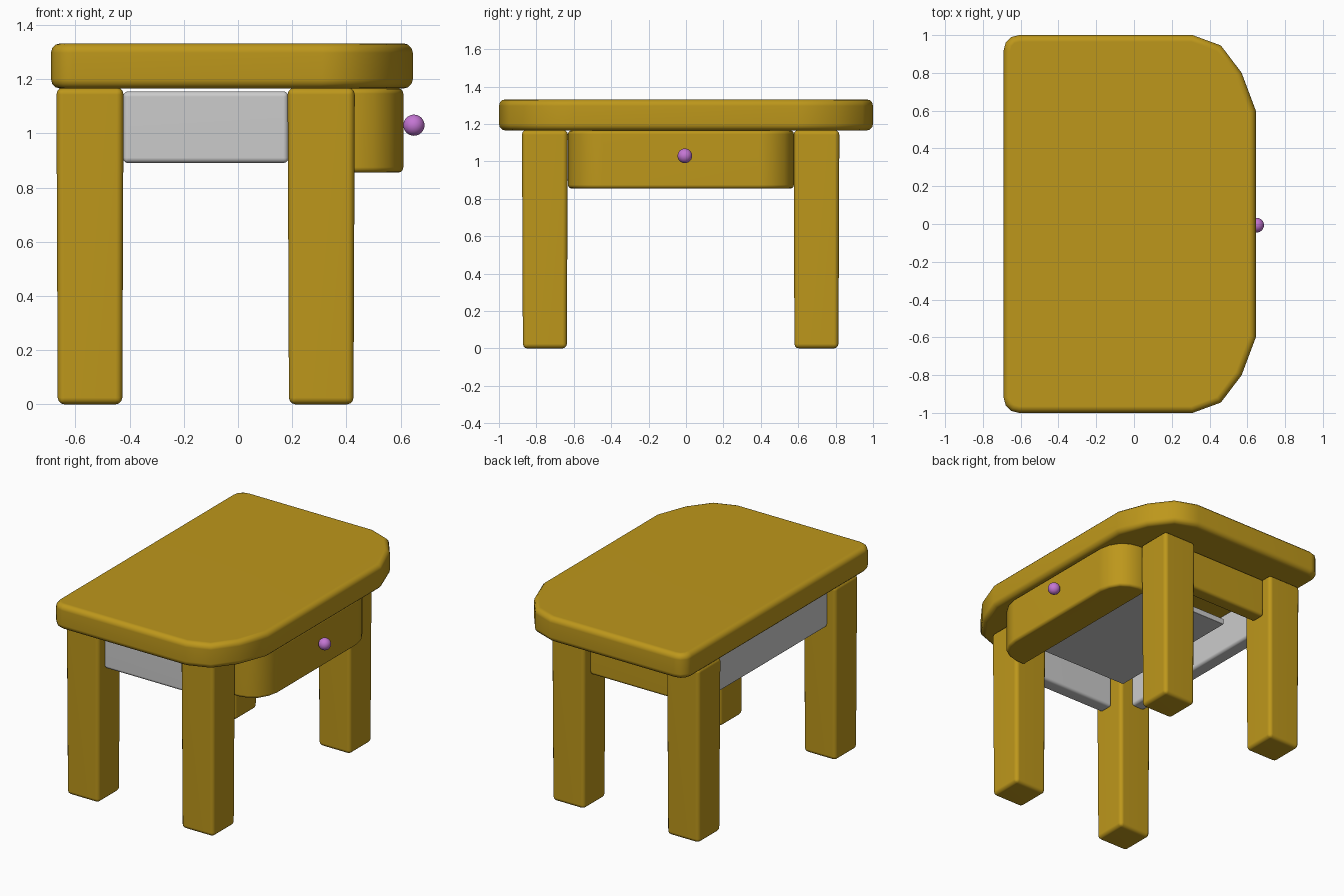
import bpy, bmesh, math

if "Cube" in bpy.data.objects:
    bpy.data.objects.remove(bpy.data.objects["Cube"])


def material(name, colour):
    m = bpy.data.materials.new(name)
    m.diffuse_color = (*colour, 1)
    m.use_nodes = True
    m.node_tree.nodes["Principled BSDF"].inputs["Base Color"].default_value = m.diffuse_color
    return m


WOOD = material("wood", (0.51, 0.31, 0.011))
PURPLE = material("purple", (0.55, 0.18, 0.65))


def prism(name, outline, z0, z1, bevel, mat=None, taper=1.0):
    """Extrude an outline upwards, round its sharp edges, shade it smooth."""
    cx = sum(p[0] for p in outline) / len(outline)
    cy = sum(p[1] for p in outline) / len(outline)
    bm = bmesh.new()
    low = [bm.verts.new((cx + (x - cx) * taper, cy + (y - cy) * taper, z0)) for x, y in outline]
    high = [bm.verts.new((x, y, z1)) for x, y in outline]
    bm.faces.new(low[::-1])
    bm.faces.new(high)
    n = len(outline)
    for i in range(n):
        j = (i + 1) % n
        bm.faces.new((low[i], low[j], high[j], high[i]))
    bmesh.ops.recalc_face_normals(bm, faces=bm.faces)
    sharp = [e for e in bm.edges if e.calc_face_angle() > math.radians(50)]
    bmesh.ops.bevel(bm, geom=sharp, offset=bevel, segments=3, profile=0.5,
                    affect='EDGES', clamp_overlap=True)
    for f in bm.faces:
        f.smooth = True
    mesh = bpy.data.meshes.new(name)
    bm.to_mesh(mesh)
    bm.free()
    ob = bpy.data.objects.new(name, mesh)
    bpy.context.collection.objects.link(ob)
    if mat:
        mesh.materials.append(mat)
    ob.modifiers.new("flat_faces", 'WEIGHTED_NORMAL').keep_sharp = True
    return ob


def rect(x0, x1, y0, y1):
    return [(x0, y0), (x1, y0), (x1, y1), (x0, y1)]


def mirrored(half, mid=0.0):
    """Complete an outline whose +y half runs from the +x side to the -x side."""
    return half + [(x, 2 * mid - y) for x, y in reversed(half)]


# Tabletop: wide facets at the right, small rounded corners at the left
top = [(0.645, 0.6), (0.57, 0.8), (0.46, 0.945), (0.31, 1.0)]
for k in range(4):
    a = math.radians(90 + 30 * k)
    top.append((-0.61 + 0.08 * math.cos(a), 0.92 + 0.08 * math.sin(a)))
prism("tabletop", mirrored(top), 1.165, 1.332, 0.035, WOOD)

# Four slightly tapered legs
for side, x in (("left", -0.67), ("right", 0.183)):
    for end, y in (("front", -0.877), ("back", 0.575)):
        prism(f"{end}_{side}_leg", rect(x, x + 0.248, y, y + 0.245), 0, 1.168,
              0.025, WOOD, taper=0.96)

# Aprons between the legs
prism("front_apron", rect(-0.425, 0.187, -0.82, -0.72), 0.89, 1.155, 0.02)
prism("left_apron", rect(-0.61, -0.51, -0.637, 0.58), 0.89, 1.155, 0.02)
prism("back_apron", rect(-0.425, 0.187, 0.66, 0.76), 0.89, 1.155, 0.02, WOOD)

# Drawer: rounded front, thin bottom board, knob
front = [(0.61, 0.39), (0.595, 0.46), (0.557, 0.525), (0.5, 0.562), (0.44, 0.577), (0.37, 0.577)]
front = mirrored([(x, y) for x, y in front], -0.027)
prism("drawer_front", front, 0.855, 1.166, 0.02, WOOD)
prism("drawer_bottom", rect(-0.33, 0.4, -0.5, 0.48), 0.92, 0.96, 0.004)

bpy.ops.mesh.primitive_uv_sphere_add(segments=32, ring_count=16, radius=0.039,
                                     location=(0.649, -0.006, 1.03))
knob = bpy.context.object
knob.name = "drawer_knob"
knob.data.materials.append(PURPLE)
bpy.ops.object.shade_smooth()
